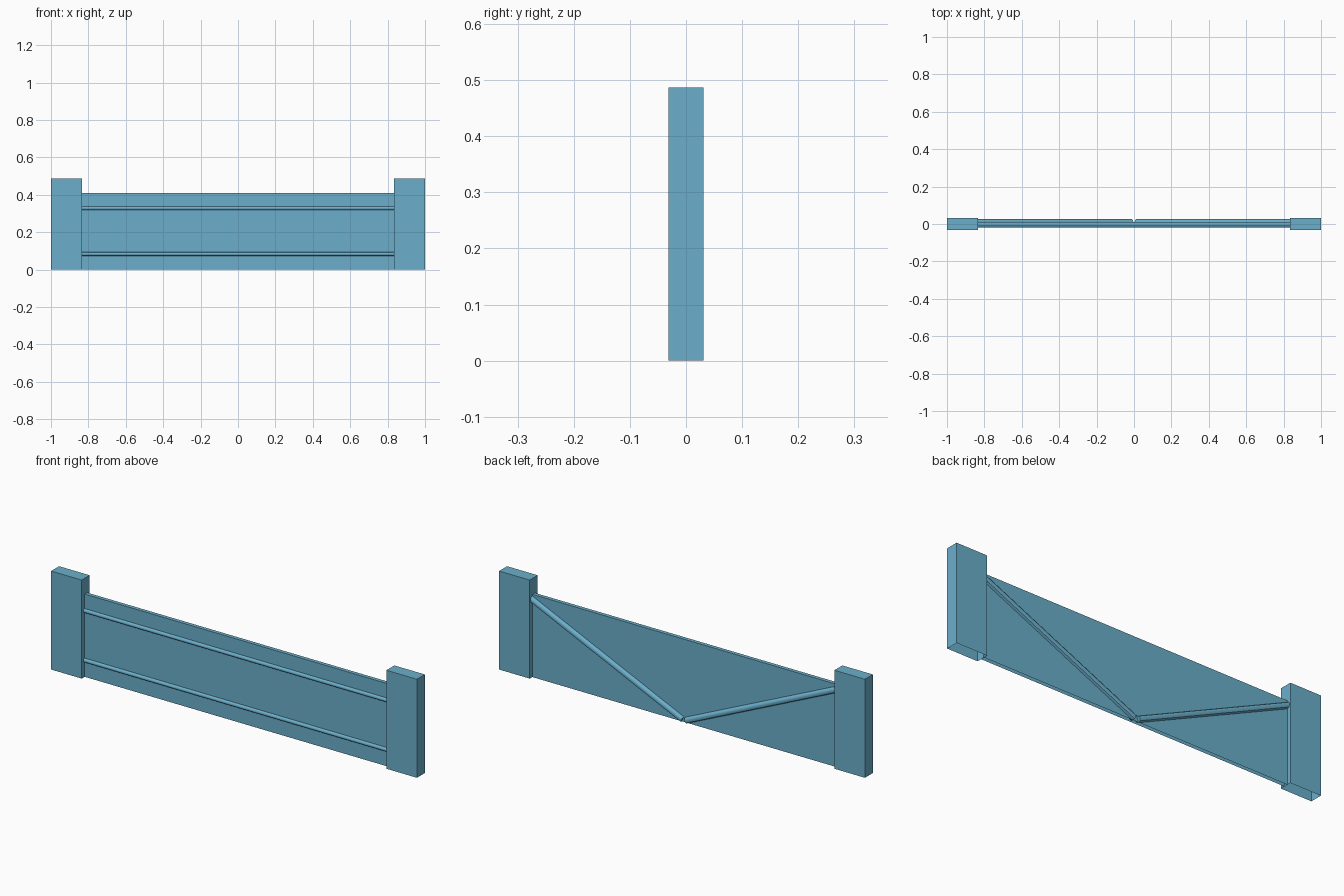
import bpy, bmesh
from mathutils import Vector

if "Cube" in bpy.data.objects:
    bpy.data.objects.remove(bpy.data.objects["Cube"])

blue = bpy.data.materials.new("light steel blue")
blue.diffuse_color = (0.147, 0.429, 0.597, 1.0)
blue.use_nodes = True
blue.node_tree.nodes["Principled BSDF"].inputs["Base Color"].default_value = blue.diffuse_color


def finish(name, bm):
    mesh = bpy.data.meshes.new(name)
    bmesh.ops.recalc_face_normals(bm, faces=bm.faces)
    bm.to_mesh(mesh)
    bm.free()
    mesh.materials.append(blue)
    obj = bpy.data.objects.new(name, mesh)
    bpy.context.collection.objects.link(obj)
    return obj


def open_box(name, lo, hi):
    """Box between two corners, open at the bottom."""
    lo, hi = Vector(lo), Vector(hi)
    bm = bmesh.new()
    bmesh.ops.create_cube(bm, size=1)
    for v in bm.verts:
        v.co = (lo + hi) / 2 + v.co * (hi - lo)
    bm.normal_update()
    bottom = [f for f in bm.faces if f.normal.z < -0.9]
    bmesh.ops.delete(bm, geom=bottom, context='FACES_ONLY')
    return finish(name, bm)


def rod(name, a, b, radius, sides=8):
    """Round bar between two points, kept above the ground."""
    a, b = Vector(a), Vector(b)
    bm = bmesh.new()
    bmesh.ops.create_cone(bm, cap_ends=True, segments=sides,
                          radius1=radius, radius2=radius, depth=(b - a).length)
    rot = (b - a).to_track_quat('Z', 'Y')
    for v in bm.verts:
        v.co = rot @ v.co + (a + b) / 2
    bmesh.ops.bisect_plane(bm, geom=bm.verts[:] + bm.edges[:] + bm.faces[:],
                           plane_co=(0, 0, 0), plane_no=(0, 0, -1), clear_outer=True)
    obj = finish(name, bm)
    for p in obj.data.polygons:
        p.use_smooth = len(p.vertices) == 4
    return obj


# thin panel between the posts
open_box("panel", (-0.835, -0.008, 0), (0.835, 0.011, 0.409))

# end posts and rear V braces
for side, s in (("left", -1), ("right", 1)):
    x0, x1 = sorted((s * 0.833, s * 1.0))
    open_box(side + "_post", (x0, -0.031, 0), (x1, 0.031, 0.487))
    rod(side + "_brace", (s * 0.01, 0.011, 0.012), (s * 0.84, 0.011, 0.388), 0.015)

# horizontal front rails
for name, z in (("lower_rail", 0.083), ("upper_rail", 0.328)):
    rod(name, (-0.84, -0.009, z), (0.84, -0.009, z), 0.01)
